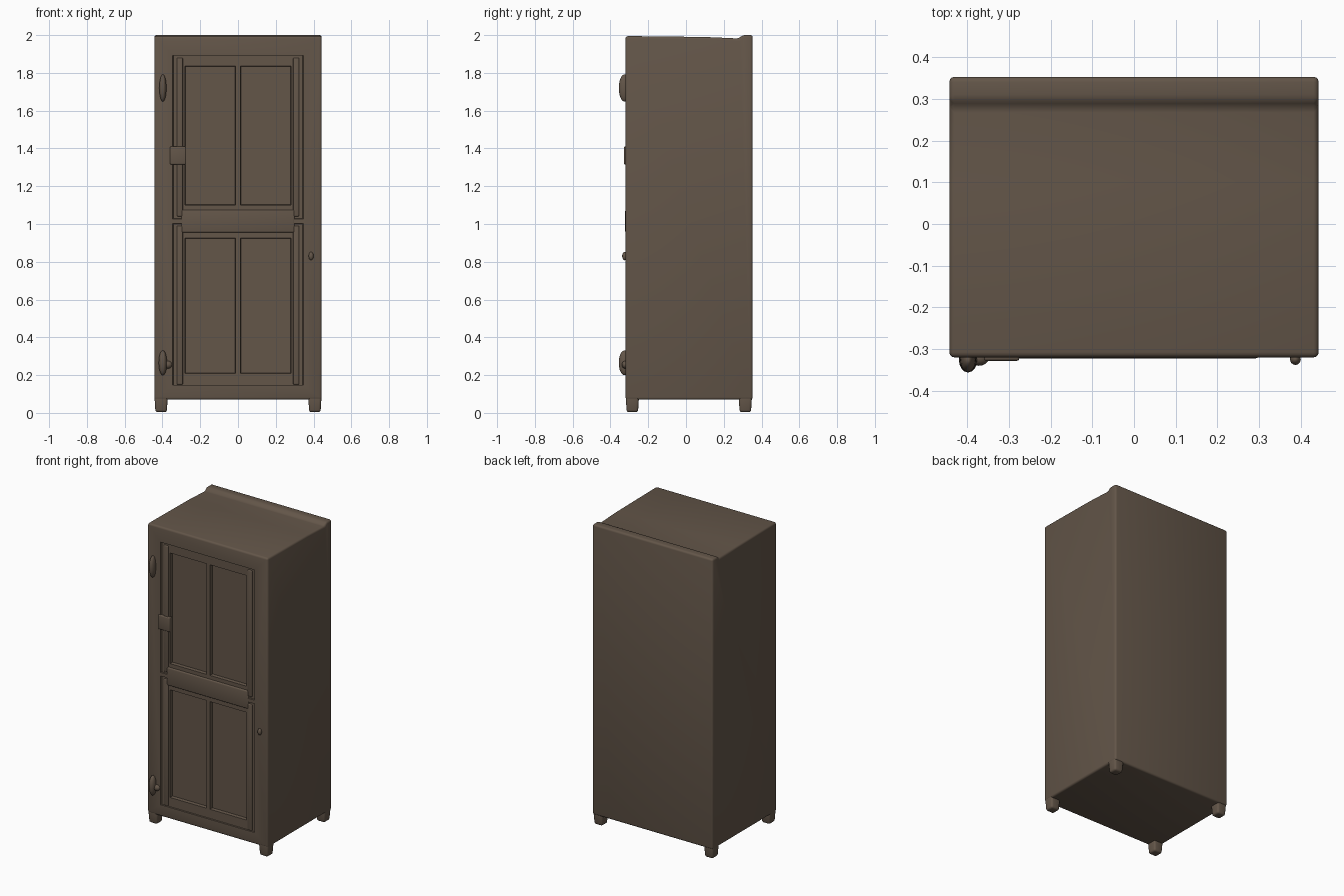
import bpy, bmesh, math
from mathutils import Vector

old = bpy.data.objects.get("Cube")
if old:
    bpy.data.objects.remove(old, do_unlink=True)

wood = bpy.data.materials.new("brown_wood")
wood.use_nodes = True
COLOR = (0.125, 0.092, 0.066, 1)
wood.diffuse_color = COLOR
bsdf = wood.node_tree.nodes["Principled BSDF"]
bsdf.inputs["Base Color"].default_value = COLOR
bsdf.inputs["Roughness"].default_value = 0.8


def finish(name, bm):
    bmesh.ops.recalc_face_normals(bm, faces=bm.faces)
    mesh = bpy.data.meshes.new(name)
    bm.to_mesh(mesh)
    bm.free()
    obj = bpy.data.objects.new(name, mesh)
    bpy.context.collection.objects.link(obj)
    mesh.materials.append(wood)
    return obj


def apply_all(obj):
    bpy.ops.object.select_all(action="DESELECT")
    bpy.context.view_layer.objects.active = obj
    obj.select_set(True)
    for mod in list(obj.modifiers):
        bpy.ops.object.modifier_apply(modifier=mod.name)


def soften(obj, width=0.008, segments=3):
    mod = obj.modifiers.new("soft_edges", "BEVEL")
    mod.width, mod.segments = width, segments
    mod.limit_method, mod.angle_limit = "ANGLE", math.radians(25)
    apply_all(obj)
    bpy.ops.object.shade_smooth_by_angle(angle=math.radians(40))


def block(name, lo, hi, scale_far=(1, 1), axis=1):
    """Box from lo to hi, its high end along axis scaled to taper it."""
    lo, hi = Vector(lo), Vector(hi)
    mid = (lo + hi) / 2
    bm = bmesh.new()
    bmesh.ops.create_cube(bm, size=1)
    others = [a for a in range(3) if a != axis]
    for v in bm.verts:
        far = v.co[axis] > 0
        for a in range(3):
            v.co[a] *= hi[a] - lo[a]
        if far:
            for a, s in zip(others, scale_far):
                v.co[a] *= s
        v.co += mid
    return finish(name, bm)


def ball(name, center, radii):
    bm = bmesh.new()
    bmesh.ops.create_uvsphere(bm, u_segments=16, v_segments=10, radius=1)
    for v in bm.verts:
        v.co = Vector(c + p * r for c, p, r in zip(center, v.co, radii))
    obj = finish(name, bm)
    obj.data.shade_smooth()
    return obj


# Carcass: side profile (y, z) with a raised rear lip, extruded across
FRONT = -0.32
profile = [(FRONT, 0.07), (0.353, 0.07), (0.353, 2.0), (0.298, 2.0),
           (0.28, 1.982), (0.1, 1.99), (FRONT, 1.995)]
bm = bmesh.new()
face = bm.faces.new([bm.verts.new((-0.443, y, z)) for y, z in profile])
ext = bmesh.ops.extrude_face_region(bm, geom=[face])
bmesh.ops.translate(bm, vec=(0.886, 0, 0),
                    verts=[e for e in ext["geom"] if isinstance(e, bmesh.types.BMVert)])
cabinet = finish("cabinet_body", bm)
soften(cabinet, 0.014)


def recess(x0, x1, z0, z1, depth):
    cutter = block("recess_cutter", (x0, FRONT - 0.03, z0), (x1, FRONT + depth, z1),
                   (0.95, 0.98))
    cutter.hide_render = True
    mod = cabinet.modifiers.new("recess", "BOOLEAN")
    mod.operation, mod.solver, mod.object = "DIFFERENCE", "EXACT", cutter
    apply_all(cabinet)
    bpy.data.objects.remove(cutter, do_unlink=True)


# Two doors, each set back slightly with a pair of sunken panels
for z0, z1, p0, p1 in ((0.14, 1.01, 0.205, 0.93), (1.02, 1.90, 1.095, 1.84)):
    recess(-0.36, 0.36, z0, z1, 0.008)
    recess(-0.285, -0.008, p0, p1, 0.03)
    recess(0.008, 0.285, p0, p1, 0.03)
bpy.ops.object.shade_smooth_by_angle(angle=math.radians(30))

# Raised door stiles and rounded middle rail
for side in (-1, 1):
    for name, z0, z1 in (("lower", 0.15, 0.99), ("upper", 1.04, 1.88)):
        stile = block(name + "_door_stile", (side * 0.308 - 0.016, FRONT, z0),
                      (side * 0.308 + 0.016, FRONT + 0.02, z1))
        soften(stile, 0.006)
rail = block("middle_rail", (-0.30, FRONT - 0.002, 0.955), (0.30, FRONT + 0.02, 1.075))
soften(rail, 0.008)

# Tapered feet
for x in (-1, 1):
    for y, yname in ((-0.284, "front"), (0.314, "back")):
        foot = block(yname + "_foot", (x * 0.407 - 0.03, y - 0.03, 0.004),
                     (x * 0.407 + 0.03, y + 0.03, 0.10), (1.2, 1.2), axis=2)
        soften(foot, 0.012)

# Hinges on the left stile, latch, and small knob
ball("upper_hinge", (-0.398, -0.326, 1.72), (0.019, 0.03, 0.072))
ball("lower_hinge", (-0.398, -0.326, 0.265), (0.022, 0.03, 0.066))
ball("lower_hinge_pin", (-0.372, -0.322, 0.255), (0.024, 0.018, 0.02))
latch = block("door_latch", (-0.36, FRONT - 0.008, 1.315), (-0.275, FRONT + 0.02, 1.41))
soften(latch, 0.006)
ball("door_knob", (0.387, -0.324, 0.83), (0.013, 0.014, 0.022))
